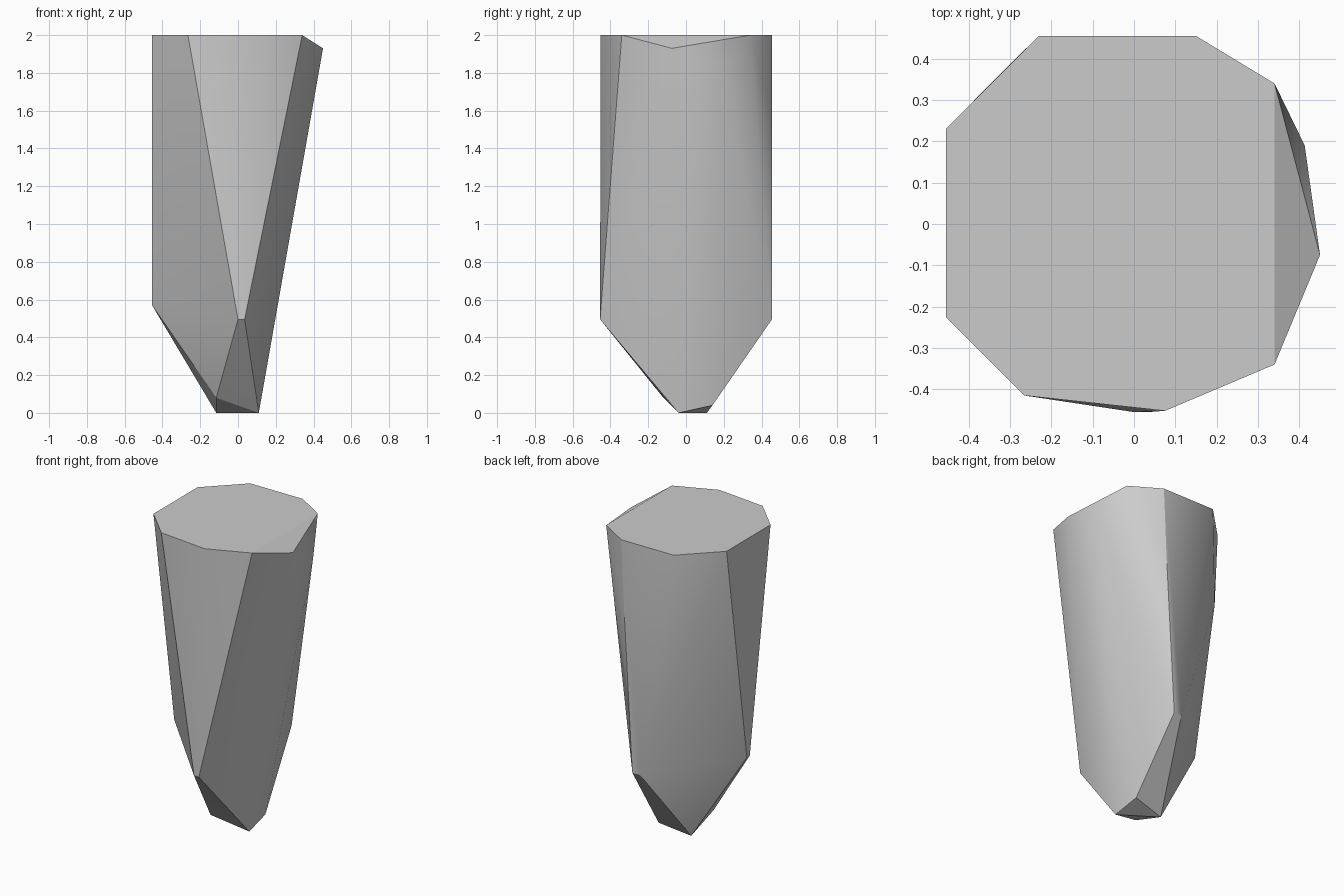
import bpy, bmesh, math

cube = bpy.data.objects.get("Cube")
if cube:
    bpy.data.objects.remove(cube, do_unlink=True)

# One flat grey for the whole shard
grey = bpy.data.materials.new("pale_grey_stone")
grey.use_nodes = True
colour = (0.6, 0.6, 0.6, 1)
grey.diffuse_color = colour
grey.node_tree.nodes["Principled BSDF"].inputs["Base Color"].default_value = colour

# Flat top outline
height = 2
top_rim = [(-.455, .23), (-.23, .455), (.15, .455), (.34, .34),
           (.34, -.34), (.075, -.452), (-.265, -.415), (-.455, -.225)]
corners = [(x, y, height) for x, y in top_rim]

# Chipped corner and shallow bulges on the sides
corners += [(.45, -.075, 1.93), (.413, .19, 1.8), (-.3, .387, 1.4), (.13, .455, 1.55)]

# Shoulders where the sides start to taper
corners += [(0, -.455, .495), (.035, -.455, .495), (.015, .455, .495),
            (.07, .455, .495), (-.455, .02, .57), (-.455, -.01, .57)]

# Broken tip
corners += [(.11, -.04, 0), (-.115, .11, 0), (-.115, -.12, .08), (.1, .14, .04)]

# Wrap the corners in a convex skin and merge coplanar faces
bm = bmesh.new()
for corner in corners:
    bm.verts.new(corner)
hull = bmesh.ops.convex_hull(bm, input=bm.verts)
loose = [v for v in bm.verts if not v.link_faces]
bmesh.ops.delete(bm, geom=loose, context="VERTS")
bmesh.ops.dissolve_limit(bm, angle_limit=math.radians(0.5), verts=bm.verts, edges=bm.edges)
bmesh.ops.recalc_face_normals(bm, faces=bm.faces)
mesh = bpy.data.meshes.new("stone_shard")
bm.to_mesh(mesh)
bm.free()
mesh.materials.append(grey)

shard = bpy.data.objects.new("stone_shard", mesh)
bpy.context.collection.objects.link(shard)
bpy.ops.object.select_all(action="DESELECT")
shard.select_set(True)
bpy.context.view_layer.objects.active = shard
bpy.ops.object.shade_smooth_by_angle(angle=math.radians(30))
